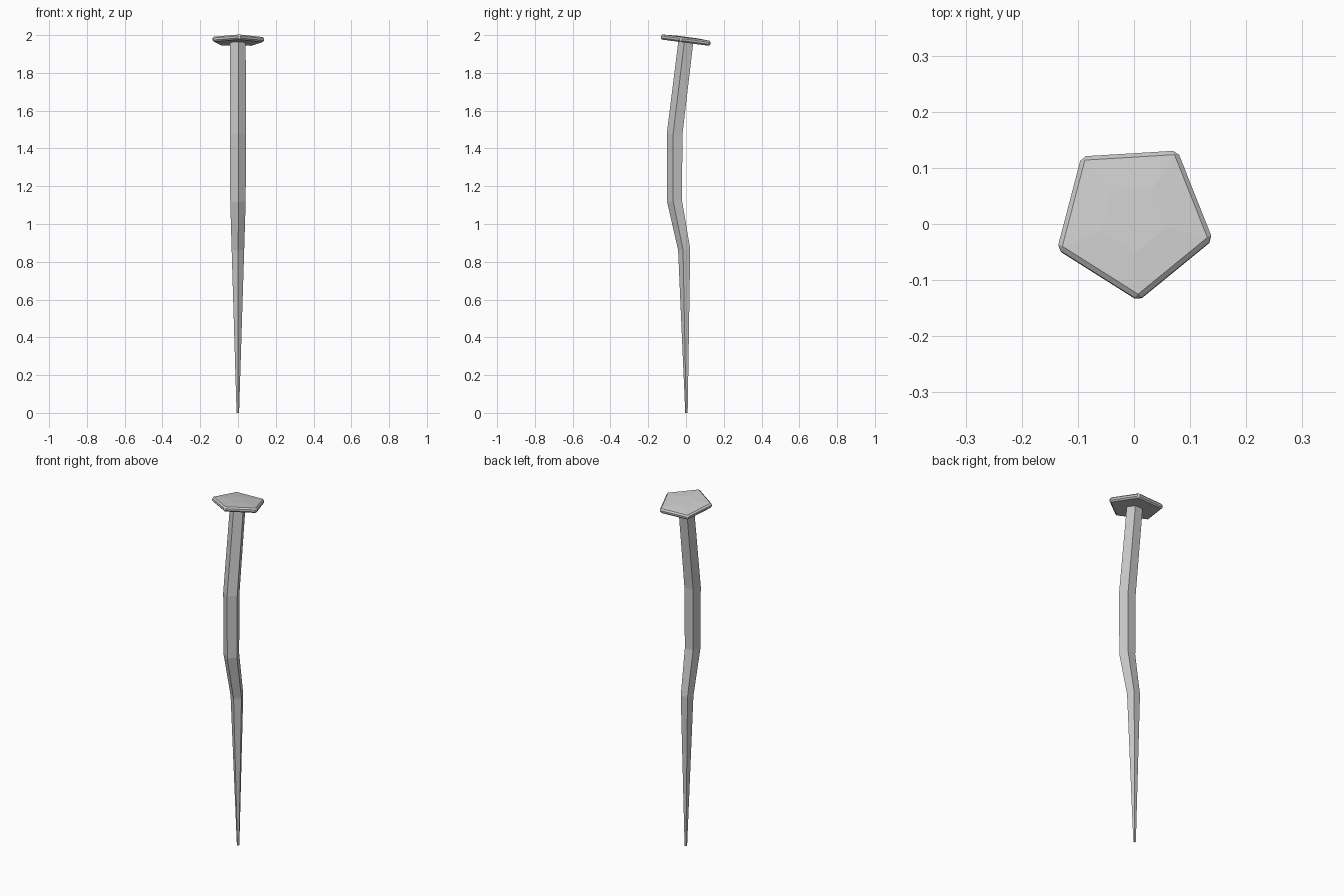
import bpy, bmesh, math
from mathutils import Matrix, Vector

if "Cube" in bpy.data.objects:
    bpy.data.objects.remove(bpy.data.objects["Cube"])

START = math.radians(-86.5)   # one corner points to the front


def add_ring(bm, r, y, z, tilt):
    """Five-sided ring, tilted about x."""
    m = Matrix.Translation((-0.001, y, z)) @ Matrix.Rotation(math.radians(tilt), 4, 'X')
    return [bm.verts.new(m @ Vector((r * math.cos(START + i * math.tau / 5),
                                     r * math.sin(START + i * math.tau / 5), 0)))
            for i in range(5)]


def loft(sections):
    """Closed five-sided loft; returns the mesh and its top face."""
    bm = bmesh.new()
    rings = [add_ring(bm, *s) for s in sections]
    for a, b in zip(rings, rings[1:]):
        for i in range(5):
            j = (i + 1) % 5
            bm.faces.new((a[i], a[j], b[j], b[i]))
    bm.faces.new(rings[0][::-1])
    top = bm.faces.new(rings[-1])
    bm.normal_update()
    return bm, top


def finish(bm, name):
    mesh = bpy.data.meshes.new(name)
    bm.to_mesh(mesh)
    bm.free()
    obj = bpy.data.objects.new(name, mesh)
    bpy.context.collection.objects.link(obj)
    return obj


# Bent, tapering shank: radius, y, z, tilt
shank, _ = loft([(0.007, 0.003, 0.0, 0),
                 (0.035, -0.007, 0.865, 6),
                 (0.043, -0.057, 1.12, 5),
                 (0.045, -0.057, 1.475, -3.5),
                 (0.043, 0.003, 1.97, -7)])
finish(shank, "nail_shank")

# Head: chamfered pentagonal plate with a slightly raised centre
head, _ = loft([(0.146, 0, -0.0135, 0), (0.146, 0, 0.0135, 0)])
bmesh.ops.bevel(head, geom=head.edges[:], offset=0.008, segments=1,
                profile=0.5, affect='EDGES')
head.normal_update()
top = max(head.faces, key=lambda f: f.calc_center_median().z)
bmesh.ops.inset_region(head, faces=[top], thickness=0.074, depth=0.004)
head.transform(Matrix.Translation((0, 0.008, 1.972)) @ Matrix.Rotation(math.radians(-7.5), 4, 'X'))
finish(head, "nail_head")
